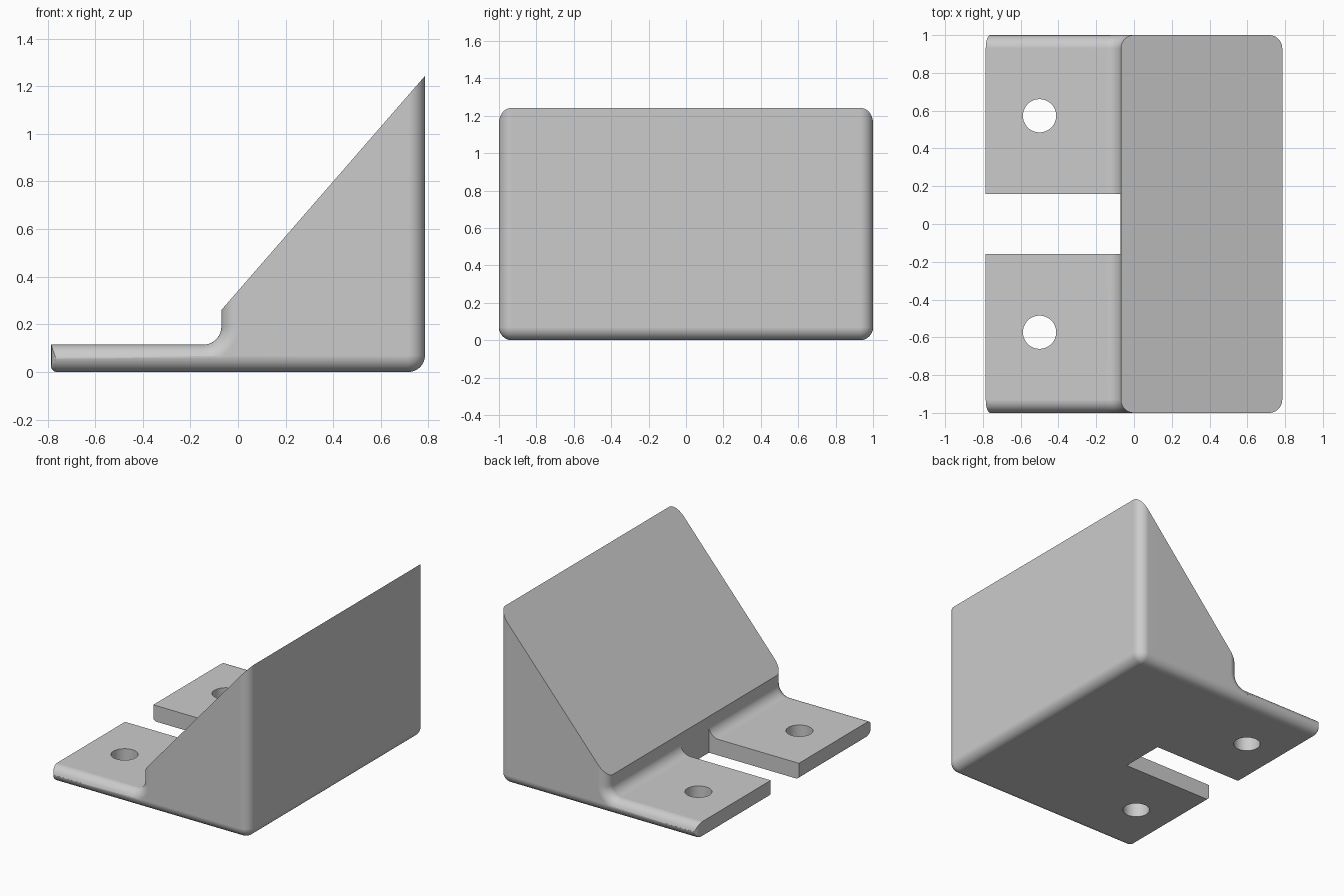
import bpy, bmesh
from math import sin, cos, pi, radians

if "Cube" in bpy.data.objects:
    bpy.data.objects.remove(bpy.data.objects["Cube"])

R = 0.07            # rounding of the outer edges
X0, X1 = -0.785, 0.785
STEP = -0.07        # face where the wedge rises from the flange
T = 0.115           # flange thickness
N = 10              # segments per quarter round


def arc(cx, cz, r, a0, a1):
    pts = []
    for i in range(N + 1):
        a = radians(a0 + (a1 - a0) * i / N)
        pts.append((cx + r * cos(a), cz + r * sin(a)))
    return pts


def slope(x):
    """Point on the sloping top face."""
    return (x, 0.26 + (x - STEP) * (1.243 - 0.26) / (X1 - STEP))


def profile(d):
    """Side outline (x, z), inset by d, with the flange kept from collapsing."""
    low, high = min(d, 0.055), max(T - d, 0.06)
    left, small, big = X0 + 0.35 * d, max(0.025 - 0.5 * d, 0.002), max(R - d, 0.001)
    pts = arc(left + small, low + small, small, 180, 270)
    pts += [(0.0, d)]
    pts += arc(X1 - d - big, d + big, big, 270, 360)
    pts += [slope(X1 - d), slope(STEP + d)]
    pts += [(x, max(z, high)) for x, z in
            arc(STEP - 0.075, T + 0.075, 0.075 + d, 360, 270)]
    pts += [(left, high)]
    return pts


# Wedge and flange in one body: outline swept across y with rounded sides
bm = bmesh.new()
half = [(R * (1 - cos(pi / 2 * i / N)), 1 - R + R * sin(pi / 2 * i / N))
        for i in range(N + 1)]
sections = [(d, -y) for d, y in reversed(half)] + half
rings = [[bm.verts.new((x, y, z)) for x, z in profile(d)] for d, y in sections]
for a, b in zip(rings, rings[1:]):
    for i in range(len(a)):
        j = (i + 1) % len(a)
        bm.faces.new((a[i], a[j], b[j], b[i]))
bm.faces.new(rings[0])
bm.faces.new(rings[-1])
bmesh.ops.recalc_face_normals(bm, faces=bm.faces[:])
mesh = bpy.data.meshes.new("wedge_bracket")
bm.to_mesh(mesh)
bm.free()
body = bpy.data.objects.new("wedge_bracket", mesh)
bpy.context.collection.objects.link(body)


def subtract(cutter):
    cutter.hide_render = True
    mod = body.modifiers.new("cut", 'BOOLEAN')
    mod.operation, mod.solver, mod.object = 'DIFFERENCE', 'EXACT', cutter
    bpy.context.view_layer.objects.active = body
    bpy.ops.object.modifier_apply(modifier=mod.name)
    bpy.data.objects.remove(cutter)


# Slot between the two mounting tabs
bpy.ops.mesh.primitive_cube_add(size=1, location=(-0.5705, 0, 0.08))
slot = bpy.context.object
slot.scale = (1.0, 0.32, 0.4)
bpy.context.view_layer.update()
subtract(slot)

# Screw holes
for s in (-1, 1):
    bpy.ops.mesh.primitive_cylinder_add(vertices=48, radius=0.088, depth=0.5,
                                        location=(-0.5, s * 0.573, 0.05))
    subtract(bpy.context.object)

# Smooth rounds, crisp cut edges
bpy.ops.object.select_all(action='DESELECT')
body.select_set(True)
bpy.context.view_layer.objects.active = body
bpy.ops.object.shade_smooth_by_angle(angle=radians(30))
weighted = body.modifiers.new("weighted_normals", 'WEIGHTED_NORMAL')
weighted.keep_sharp = True
